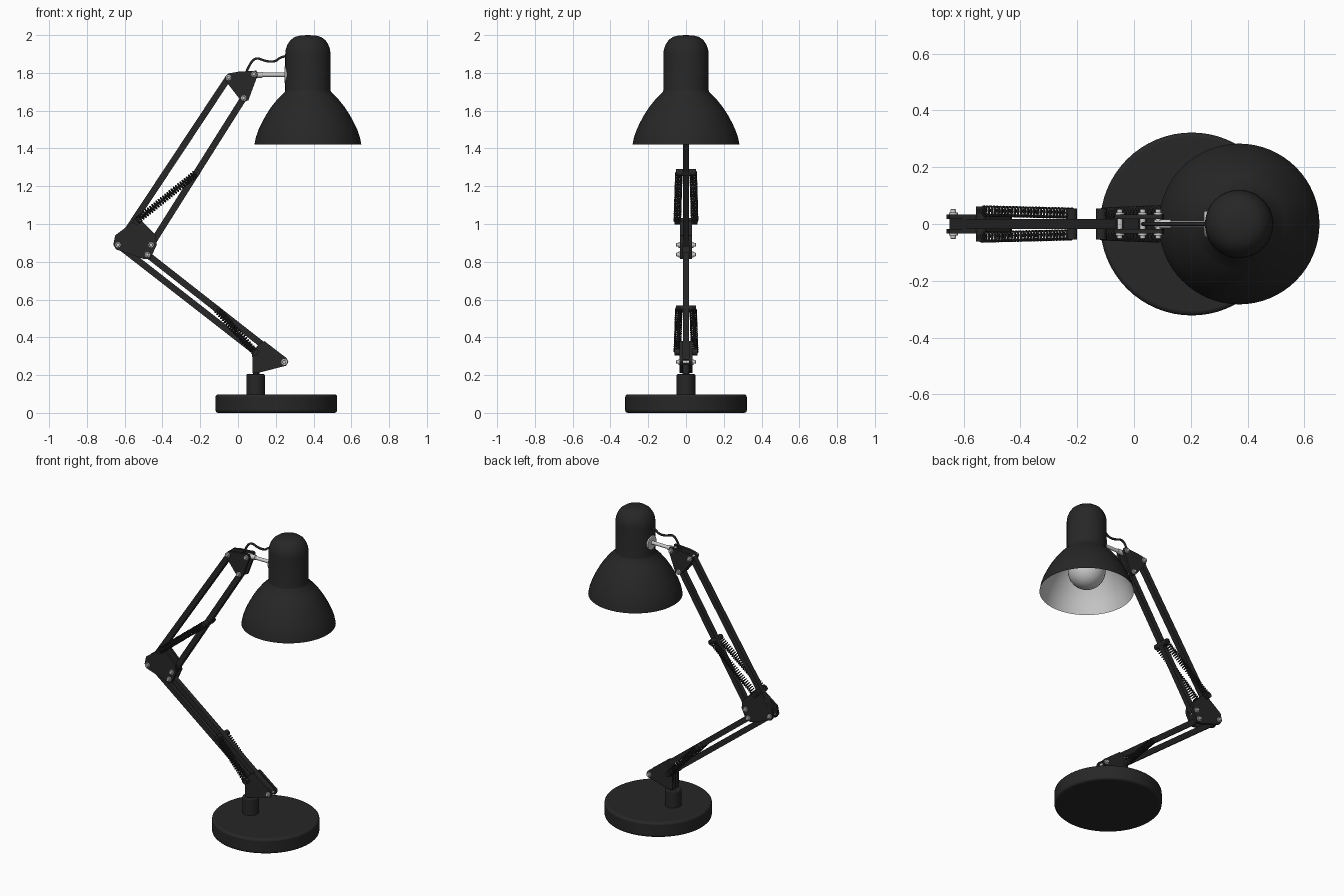
import bpy, bmesh, math
from mathutils import Vector, Matrix

if "Cube" in bpy.data.objects:
    bpy.data.objects.remove(bpy.data.objects["Cube"])


def make_material(name, value):
    m = bpy.data.materials.new(name)
    m.diffuse_color = (value, value, value, 1)
    m.use_nodes = True
    m.node_tree.nodes["Principled BSDF"].inputs["Base Color"].default_value = m.diffuse_color
    return m


BLACK = make_material("black_paint", 0.02)


def add_mesh(name, bm, mat=None):
    bmesh.ops.recalc_face_normals(bm, faces=bm.faces)
    me = bpy.data.meshes.new(name)
    bm.to_mesh(me)
    bm.free()
    ob = bpy.data.objects.new(name, me)
    bpy.context.collection.objects.link(ob)
    if mat:
        me.materials.append(mat)
    return ob


def rod(name, a, b, r, mat=None, sides=24, bevel=0.0):
    """Cylinder between two points."""
    a, b = Vector(a), Vector(b)
    rot = (b - a).to_track_quat('Z', 'Y').to_matrix().to_4x4()
    bm = bmesh.new()
    bmesh.ops.create_cone(bm, cap_ends=True, segments=sides, radius1=r, radius2=r,
                          depth=(b - a).length,
                          matrix=Matrix.Translation((a + b) / 2) @ rot)
    ob = add_mesh(name, bm, mat)
    if bevel:
        mod = ob.modifiers.new("soft_edge", 'BEVEL')
        mod.width, mod.segments = bevel, 3
    return ob


def lathe(name, profile, x, mat=None, steps=64):
    """Spin an (r, z) profile about the vertical axis at x."""
    bm = bmesh.new()
    vs = [bm.verts.new((x + r, 0, z)) for r, z in profile]
    es = [bm.edges.new(p) for p in zip(vs, vs[1:])]
    bmesh.ops.spin(bm, geom=vs + es, cent=(x, 0, 0), axis=(0, 0, 1),
                   angle=2 * math.pi, steps=steps)
    bmesh.ops.remove_doubles(bm, verts=bm.verts, dist=1e-4)
    return add_mesh(name, bm, mat)


def plates(name, outline, y0, y1):
    """Mirrored pair of flat plates cut from an (x, z) outline."""
    bm = bmesh.new()
    for s in (-1, 1):
        f = bm.faces.new([bm.verts.new((x, s * y0, z)) for x, z in outline])
        ext = bmesh.ops.extrude_face_region(bm, geom=[f], use_keep_orig=True)
        moved = [v for v in ext["geom"] if isinstance(v, bmesh.types.BMVert)]
        bmesh.ops.translate(bm, verts=moved, vec=(0, s * (y1 - y0), 0))
    return add_mesh(name, bm, BLACK)


def bar(name, a, b, half=0.017):
    """Square bar between two (x, z) points."""
    a, b = Vector((a[0], 0, a[1])), Vector((b[0], 0, b[1]))
    d = b - a
    rot = Matrix.Rotation(math.atan2(d.x, d.z), 4, 'Y')
    bm = bmesh.new()
    bmesh.ops.create_cube(bm, size=1, matrix=Matrix.Translation((a + b) / 2) @ rot
                          @ Matrix.Diagonal((2 * half, 2 * half, d.length, 1)))
    return add_mesh(name, bm, BLACK)


def wire(name, points, r, kind='POLY'):
    cu = bpy.data.curves.new(name, 'CURVE')
    cu.dimensions = '3D'
    cu.bevel_depth, cu.bevel_resolution, cu.use_fill_caps = r, 1, True
    sp = cu.splines.new(kind)
    sp.points.add(len(points) - 1)
    for p, co in zip(sp.points, points):
        p.co = (*co, 1)
    if kind == 'NURBS':
        sp.order_u, sp.use_endpoint_u = 3, True
    ob = bpy.data.objects.new(name, cu)
    cu.materials.append(BLACK)
    bpy.context.collection.objects.link(ob)


def spring(name, a, b, r=0.017, pitch=0.0145, per=12):
    a, b = Vector(a), Vector(b)
    d = b - a
    u = d.orthogonal().normalized()
    v = d.normalized().cross(u)
    n = int(d.length / pitch) * per
    pts = [a + d * i / n + r * (u * math.cos(2 * math.pi * i / per)
                                + v * math.sin(2 * math.pi * i / per))
           for i in range(n + 1)]
    wire(name, pts, 0.0038)


# Base and post
rod("base", (0.203, 0, 0), (0.203, 0, 0.098), 0.322, BLACK, 64, 0.014)
rod("post", (0.093, 0, 0.09), (0.093, 0, 0.205), 0.049, BLACK, 32, 0.005)
rod("swivel_pin", (0.097, 0, 0.19), (0.097, 0, 0.33), 0.018, BLACK)

# Joint plates
plates("base_bracket", [(0.077, 0.21), (0.10, 0.21), (0.255, 0.25), (0.267, 0.27), (0.257, 0.29),
                        (0.14, 0.38), (0.115, 0.37), (0.075, 0.32)], 0.017, 0.034)
plates("elbow_bracket", [(-0.55, 1.015), (-0.51, 1.015), (-0.435, 0.94), (-0.43, 0.89), (-0.465, 0.815),
                         (-0.50, 0.815), (-0.645, 0.865), (-0.66, 0.89), (-0.65, 0.94)], 0.017, 0.033)
plates("head_bracket", [(-0.068, 1.78), (-0.05, 1.797), (0.0, 1.806), (0.098, 1.812), (0.105, 1.79),
                        (0.055, 1.655), (0.03, 1.645), (0.01, 1.66), (-0.066, 1.758)], 0.017, 0.033)

# Arm bars
bar("lower_arm_front_bar", (-0.48, 0.838), (0.245, 0.27))
bar("lower_arm_back_bar", (-0.636, 0.89), (0.09, 0.325))
bar("upper_arm_back_bar", (-0.636, 0.89), (-0.05, 1.775))
bar("upper_arm_front_bar", (-0.46, 0.89), (0.03, 1.667))

# Bolts with washers on both sides
for i, (x, z) in enumerate([(0.245, 0.27), (-0.636, 0.89), (-0.46, 0.89), (-0.48, 0.838),
                            (-0.05, 1.775), (0.085, 1.793), (0.03, 1.667)]):
    rod(f"bolt_{i}", (x, -0.052, z), (x, 0.052, z), 0.010, None, 12, 0.003)
    for s in (-1, 1):
        rod(f"washer_{i}_{s}", (x, s * 0.032, z), (x, s * 0.041, z), 0.016, None, 16)

# Spring pins and spring pairs
for part, low, high in [("upper", (-0.538, 1.015), (-0.218, 1.272)),
                        ("lower", (0.09, 0.322), (-0.115, 0.55))]:
    for end, (x, z), w in (("bottom", low, 0.061), ("top", high, 0.054)):
        rod(f"{part}_spring_{end}_pin", (x, -w, z), (x, w, z), 0.018, BLACK, 16)
    for s in (-1, 1):
        spring(f"{part}_spring_{s}", (low[0], s * 0.046, low[1]), (high[0], s * 0.038, high[1]))

# Lamp head: cap and flared shade, with light lining
CX = 0.37
flare = [(0.283, 1.42), (0.275, 1.46), (0.261, 1.50), (0.242, 1.54), (0.220, 1.58),
         (0.194, 1.62), (0.162, 1.66), (0.122, 1.70)]
cap = [(0.12, 1.708), (0.12, 1.90), (0.117, 1.925), (0.108, 1.95), (0.093, 1.973),
       (0.07, 1.99), (0.04, 1.998), (0, 2.0)]
lathe("shade", flare + cap, CX, BLACK)
lathe("shade_lining", [(0.283, 1.42)] + [(r - 0.007, z - 0.002) for r, z in flare[1:]]
      + [(0.0, 1.70)], CX)

# Bulb
bulb = [(0.113 * math.sin(t), 1.56 - 0.113 * math.cos(t))
        for t in (math.pi * 0.8 * i / 14 for i in range(15))]
lathe("bulb", bulb + [(0.05, 1.70)], CX, None, 32)

# Neck rod, mounting disc and cable
rod("neck_rod", (0.07, 0, 1.79), (0.26, 0, 1.79), 0.011)
rod("neck_sleeve", (0.07, 0, 1.79), (0.13, 0, 1.79), 0.016, None, 16, 0.003)
rod("mounting_disc", (0.246, 0, 1.79), (0.285, 0, 1.79), 0.045, None, 32, 0.004)
wire("cable", [(0.03, 0, 1.77), (0.05, 0, 1.825), (0.09, 0, 1.885), (0.15, 0, 1.86),
               (0.20, 0, 1.86), (0.225, 0, 1.885), (0.27, 0, 1.892)], 0.007, 'NURBS')

# Smooth shading with sharp edges kept
for ob in bpy.context.collection.objects:
    if ob.type == 'MESH':
        ob.select_set(True)
        bpy.context.view_layer.objects.active = ob
bpy.ops.object.shade_smooth_by_angle(angle=math.radians(35))
